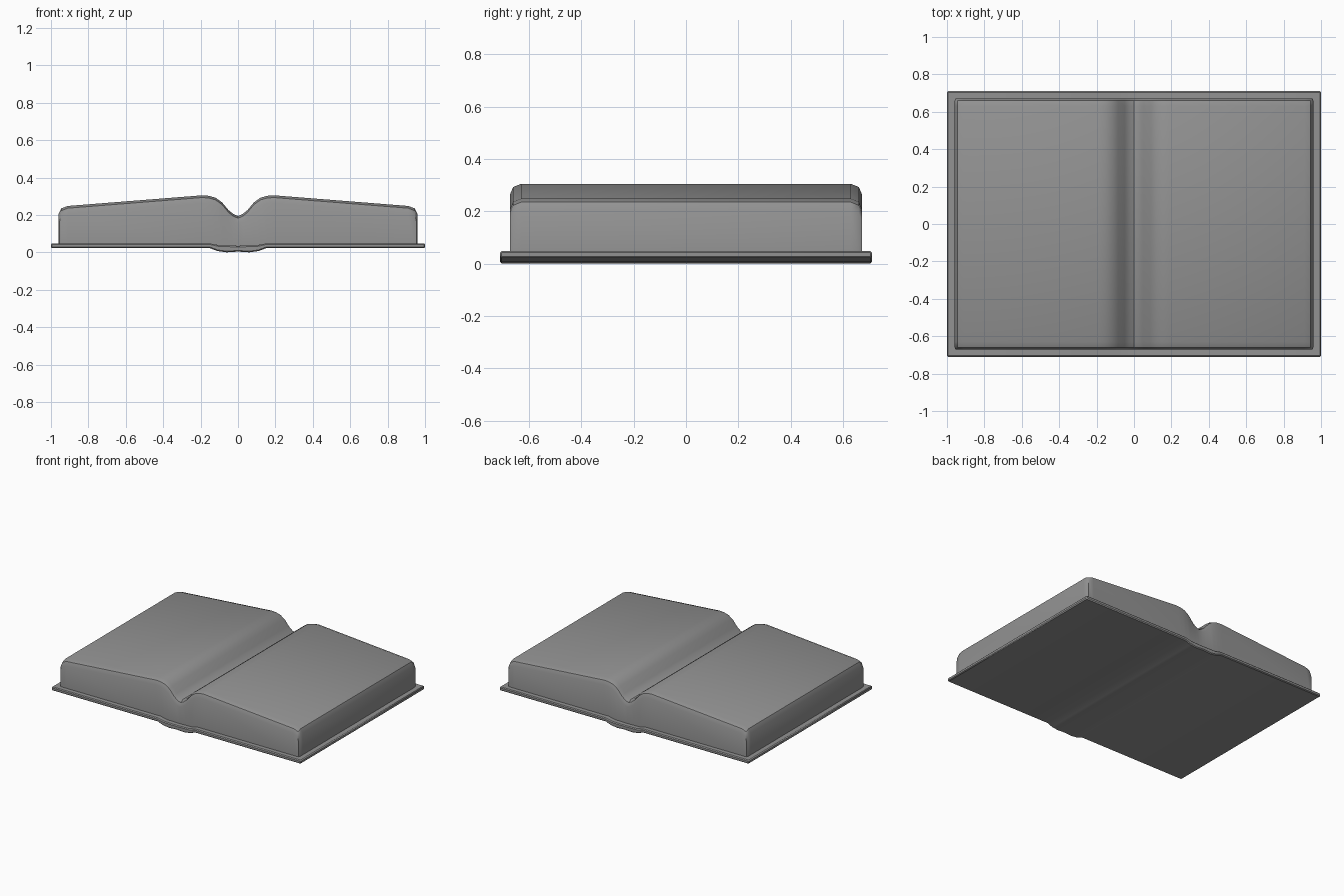
import bpy, bmesh, math

if "Cube" in bpy.data.objects:
    bpy.data.objects.remove(bpy.data.objects["Cube"])


def mirrored(half):
    """Mirror a run of (x, z) points, listed from the outside to x = 0, across x = 0."""
    return half + [(-x, z) for x, z in reversed(half) if x > 0]


def bridge(bm, rows, closed):
    """Skin neighbouring rows of matching points and return the rows of vertices."""
    rows = [[bm.verts.new(p) for p in row] for row in rows]
    n = len(rows[0])
    for a, b in zip(rows, rows[1:]):
        for i in range(n if closed else n - 1):
            j = (i + 1) % n
            bm.faces.new((a[i], a[j], b[j], b[i]))
    return rows


def finish(bm, name):
    bmesh.ops.recalc_face_normals(bm, faces=bm.faces)
    mesh = bpy.data.meshes.new(name)
    bm.to_mesh(mesh)
    bm.free()
    mesh.materials.append(grey)
    obj = bpy.data.objects.new(name, mesh)
    bpy.context.collection.objects.link(obj)
    bpy.ops.object.select_all(action='DESELECT')
    obj.select_set(True)
    bpy.context.view_layer.objects.active = obj
    bpy.ops.object.shade_smooth_by_angle(angle=math.radians(38))
    return obj


grey = bpy.data.materials.new("dark_grey")
grey.diffuse_color = (.29, .29, .29, 1)
grey.use_nodes = True
grey.node_tree.nodes["Principled BSDF"].inputs["Base Color"].default_value = grey.diffuse_color

# Cover: flat boards with a shallow dropped spine
cover_top = mirrored([(1.0, .048), (.15, .048), (.10, .037), (0, .035)])
cover_bottom = mirrored([(1.0, .022), (.15, .022), (.11, .007), (.06, 0), (0, .004)])
profile = cover_top + cover_bottom[::-1]
bm = bmesh.new()
for cap in bridge(bm, [[(x, y, z) for x, z in profile] for y in (-.71, .71)], True):
    bm.faces.new(cap)
cover = finish(bm, "cover")
bevel = cover.modifiers.new("edge_bevel", 'BEVEL')
bevel.width = .006
bevel.segments = 1
bevel.limit_method = 'ANGLE'
bevel.angle_limit = math.radians(50)

# Page block: sloping pages falling into a creased gutter, rounded along the rim
page_top = mirrored([(.96, .205), (.945, .235), (.91, .248), (.19, .305),
                     (.155, .302), (.12, .292), (.085, .267), (.05, .225),
                     (.025, .205), (0, .194)])
# each station: y, drop of the page surface, inset of the fore-edge
near_end = [(-.672, .04, .006), (-.66, .012, .001), (-.63, 0, 0)]
stations = near_end + [(-y, d, i) for y, d, i in reversed(near_end)]
bm = bmesh.new()
bridge(bm, [[(max(inset - .96, min(.96 - inset, x)), y, z - drop) for x, z in page_top]
            for y, drop, inset in stations], False)
# walls drop straight down from the rim to the cover
rim = [e for e in bm.edges if e.is_boundary]
for g in bmesh.ops.extrude_edge_only(bm, edges=rim)["geom"]:
    if isinstance(g, bmesh.types.BMVert):
        g.co.z = .03
bmesh.ops.holes_fill(bm, edges=[e for e in bm.edges if e.is_boundary], sides=0)
finish(bm, "page_block")
